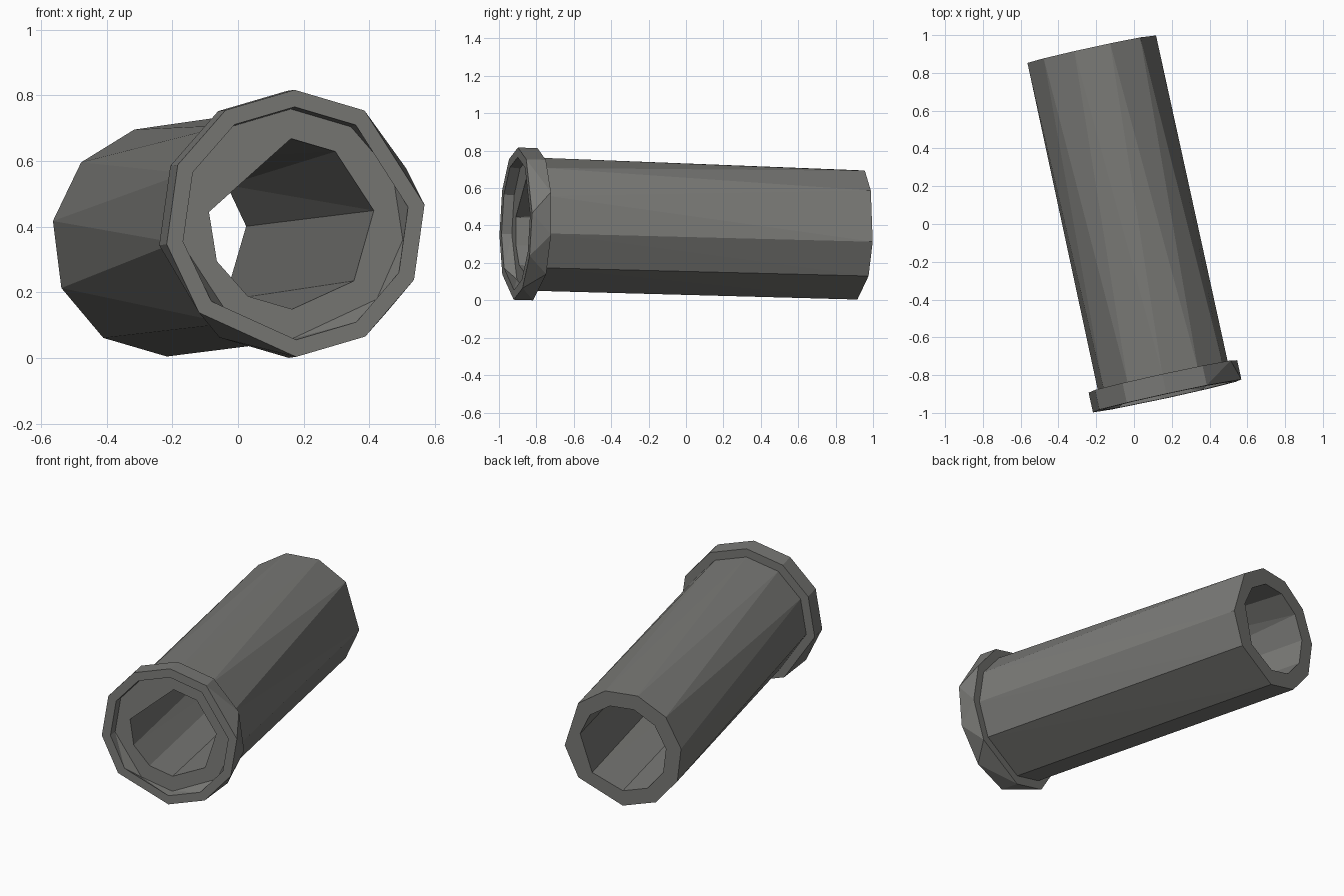
import bpy, bmesh, math
from mathutils import Vector

if "Cube" in bpy.data.objects:
    bpy.data.objects.remove(bpy.data.objects["Cube"])

# Pipe axis runs from the collar mouth to the plain end
mouth = Vector((0.175, -0.91, 0.41))
tail = Vector((-0.225, 0.925, 0.356))
axis = (tail - mouth).normalized()
length = (tail - mouth).length
side = axis.cross(Vector((0, 0, 1))).normalized()
up = side.cross(axis)

# Irregular cross-sections, as corner angles in degrees
MOUTH = [-90, -58, -25, 8, 57.7, 90, 122, 154, 189, 222]
COLLAR = [-90, -41, -8, 25, 57.7, 90, 122, 154, 189, 238]
TAIL = [-89, -40, -7, 41, 73, 105, 137, 170, 204, 237]
BORE_IN = [-90, -42, 9, 58, 90, 172, 206, 238]
BORE_OUT = [-89, -44, 10, 41, 73, 105, 137, 170, 204, 237]

# Each ring: corner angles, radius, distance along the axis
rings = [
    (BORE_OUT, 0.26, length),    # bore at the plain end
    (BORE_IN, 0.26, 0.055),      # bore at the socket floor
    (COLLAR, 0.35, 0.055),       # socket floor edge
    (MOUTH, 0.355, 0.0),         # lip inner edge
    (MOUTH, 0.407, 0.0),         # lip outer edge
    (COLLAR, 0.407, 0.107),      # collar back edge
    (COLLAR, 0.356, 0.107),      # body start
    (TAIL, 0.352, length),       # body end
]

bm = bmesh.new()


def make_ring(angles, radius, dist):
    c = mouth + axis * dist
    return [bm.verts.new(c + radius * (side * math.cos(math.radians(a)) +
                                       up * math.sin(math.radians(a)))) for a in angles]


def bridge(a, va, b, vb):
    """Join two rings of unlike corners with triangles, advancing by angle."""
    i = j = 0
    na, nb = len(a), len(b)
    ea, eb = a + [a[0] + 360], b + [b[0] + 360]
    while i < na or j < nb:
        if j == nb or (i < na and ea[i] + ea[i + 1] <= eb[j] + eb[j + 1]):
            bm.faces.new((va[i], va[(i + 1) % na], vb[j % nb]))
            i += 1
        else:
            bm.faces.new((va[i % na], vb[(j + 1) % nb], vb[j]))
            j += 1


loops = [make_ring(*r) for r in rings]
for k in range(len(rings)):
    n = (k + 1) % len(rings)
    bridge(rings[k][0], loops[k], rings[n][0], loops[n])
bmesh.ops.recalc_face_normals(bm, faces=bm.faces)

mesh = bpy.data.meshes.new("collared_pipe")
bm.to_mesh(mesh)
bm.free()
pipe = bpy.data.objects.new("collared_pipe", mesh)
bpy.context.collection.objects.link(pipe)

# Dull grey concrete
grey = bpy.data.materials.new("concrete_grey")
grey.diffuse_color = (0.19, 0.19, 0.18, 1)
grey.use_nodes = True
grey.node_tree.nodes["Principled BSDF"].inputs["Base Color"].default_value = grey.diffuse_color
mesh.materials.append(grey)
